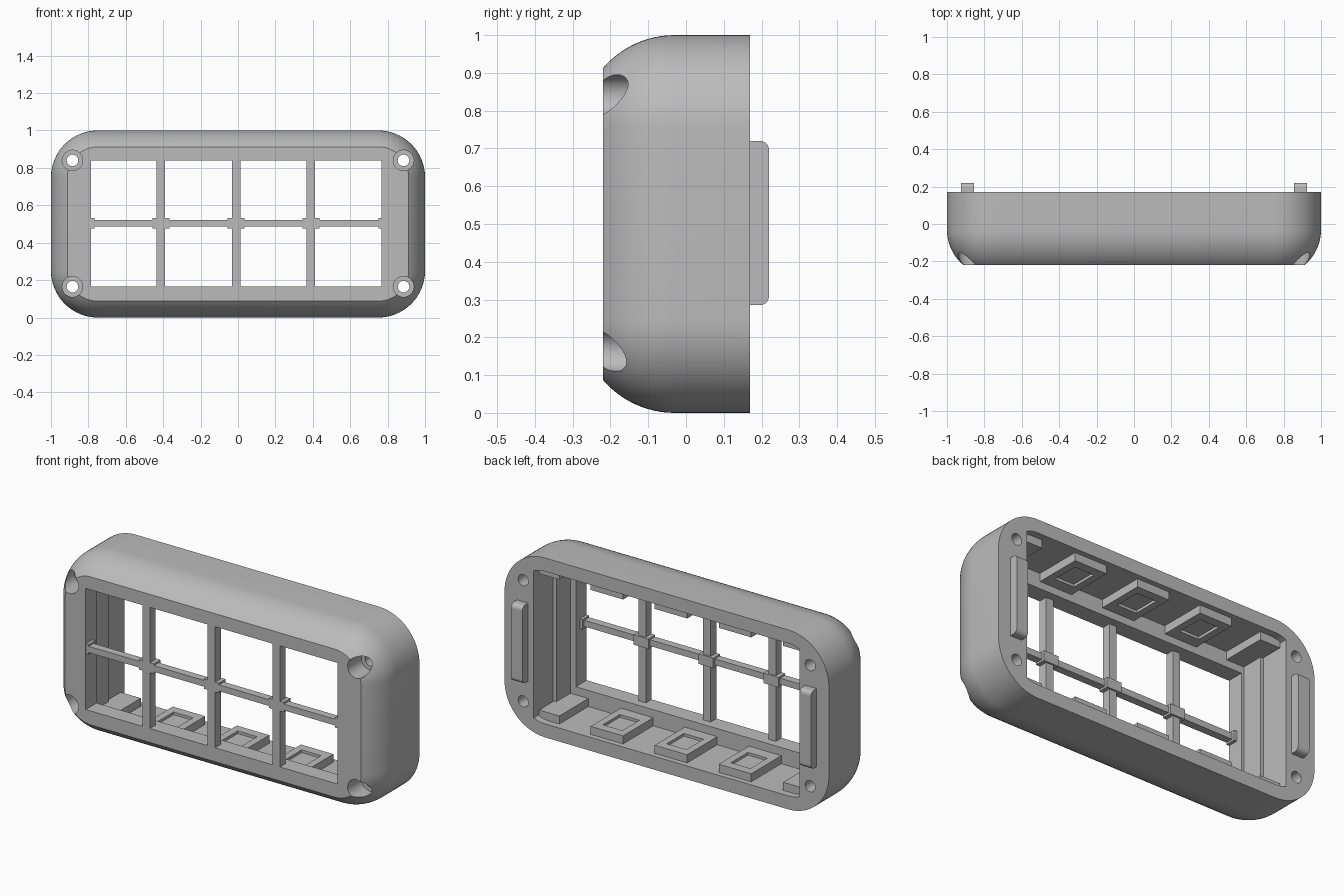
import bpy, bmesh, math

if "Cube" in bpy.data.objects:
    bpy.data.objects.remove(bpy.data.objects["Cube"])

grey = bpy.data.materials.new("plain grey")
grey.use_nodes = True
grey.diffuse_color = (0.5, 0.5, 0.5, 1)
grey.node_tree.nodes["Principled BSDF"].inputs["Base Color"].default_value = (0.5, 0.5, 0.5, 1)

FRONT, BACK = -0.22, 0.17
CORNER_X, CORNER_Z, RADIUS = 0.75, 0.25, 0.25


def finish(name, bm):
    bmesh.ops.recalc_face_normals(bm, faces=bm.faces)
    mesh = bpy.data.meshes.new(name)
    bm.to_mesh(mesh)
    bm.free()
    mesh.materials.append(grey)
    obj = bpy.data.objects.new(name, mesh)
    bpy.context.collection.objects.link(obj)
    return obj


def outline(radius, half_width=None, steps=16):
    """Rounded rectangle, with its ends optionally cut straight at half_width."""
    start = 0 if half_width is None else math.acos((half_width - CORNER_X) / radius)
    arc = [start + (math.pi / 2 - start) * i / steps for i in range(steps + 1)]
    quarter = [(CORNER_X + radius * math.cos(a), CORNER_Z + radius * math.sin(a)) for a in arc]
    top = quarter + [(-x, z) for x, z in reversed(quarter)]
    return top + [(-x, -z) for x, z in top]


def loft(name, sections):
    """Skin a list of (y, outline) sections and cap both ends."""
    bm = bmesh.new()
    rings = [[bm.verts.new((x, y, z + 0.5)) for x, z in pts] for y, pts in sections]
    for a, b in zip(rings, rings[1:]):
        for i in range(len(a)):
            j = (i + 1) % len(a)
            bm.faces.new((a[i], a[j], b[j], b[i]))
    bm.faces.new(rings[0])
    bm.faces.new(rings[-1])
    return finish(name, bm)


def box(name, x, y, z):
    bm = bmesh.new()
    bmesh.ops.create_cube(bm, size=1)
    for v in bm.verts:
        v.co = [lo + (c + 0.5) * (hi - lo) for c, (lo, hi) in zip(v.co, (x, y, z))]
    return finish(name, bm)


def rod(name, x, z, radius, y0, y1):
    circle = [(x + radius * math.cos(math.tau * i / 32), z - 0.5 + radius * math.sin(math.tau * i / 32))
              for i in range(32)]
    return loft(name, [(y0, circle), (y1, circle)])


def cut(obj, cutters):
    for c in cutters:
        c.hide_render = True
        mod = obj.modifiers.new("cut", "BOOLEAN")
        mod.operation = "DIFFERENCE"
        mod.solver = "EXACT"
        mod.object = c
    graph = bpy.context.evaluated_depsgraph_get()
    graph.update()
    mesh = bpy.data.meshes.new_from_object(obj.evaluated_get(graph))
    obj.modifiers.clear()
    obj.data = mesh
    for c in cutters:
        bpy.data.objects.remove(c)


# Housing with a rounded front edge, cut off flat
sweep = math.asin((-0.03 - FRONT) / RADIUS)
sections = [(BACK, outline(RADIUS))]
for i in range(13):
    a = sweep * i / 12
    sections.append((-0.03 - RADIUS * math.sin(a), outline(RADIUS * math.cos(a))))
housing = loft("housing", sections)

# Stepped cavity, display opening and four counterbored screw holes
cutters = [
    loft("cavity_outer", [(0.0, outline(0.175, 0.82)), (0.3, outline(0.175, 0.82))]),
    loft("cavity_inner", [(-0.125, outline(0.175, 0.80)), (0.29, outline(0.175, 0.80))]),
    box("opening", (-0.785, 0.767), (-0.3, 0.05), (0.165, 0.84)),
]
for x in (-0.885, 0.885):
    for z in (0.165, 0.84):
        cutters.append(rod("counterbore", x, z, 0.055, -0.3, -0.10))
        cutters.append(rod("screw_hole", x, z, 0.031, -0.2, 0.3))
cut(housing, cutters)

# Window grid: three uprights, one crossbar and small stops at the crossings
BAR_Y = (FRONT, -0.17)
for x in (-0.412, -0.01, 0.39):
    box("window_upright", (x - 0.023, x + 0.023), BAR_Y, (0.155, 0.85))
    box("crossing_stop", (x - 0.046, x + 0.046), (FRONT + 0.001, -0.16), (0.475, 0.531))
box("window_crossbar", (-0.795, 0.777), (FRONT + 0.002, -0.175), (0.486, 0.521))
box("end_stop_right", (-0.795, -0.768), (FRONT + 0.001, -0.16), (0.475, 0.531))
box("end_stop_left", (0.75, 0.777), (FRONT + 0.001, -0.16), (0.475, 0.531))

# Support pads along the floor and ceiling, each with a shallow pocket
for side, lo, hi in (("lower", 0.06, 0.12), ("upper", 0.88, 0.94)):
    inner = hi if side == "lower" else lo
    for x in (-0.40, -0.005, 0.39):
        pad = box(side + "_pad", (x - 0.1, x + 0.1), (-0.13, 0.14), (lo, hi))
        cut(pad, [box("pocket", (x - 0.06, x + 0.06), (-0.06, 0.09), (inner - 0.015, inner + 0.015))])
    for s in (-1, 1):
        ends = sorted((s * 0.69, s * 0.815))
        box(side + "_end_pad", ends, (-0.13, 0.13), (lo, hi))

# Locating tabs on the back rim, rounded at the outer ends
for side, s in (("left", 1), ("right", -1)):
    tab = box(side + "_tab", sorted((s * 0.855, s * 0.925)), (BACK - 0.01, 0.22), (0.285, 0.72))
    bm = bmesh.new()
    bm.from_mesh(tab.data)
    edges = [e for e in bm.edges
             if all(v.co.y > 0.2 for v in e.verts) and abs(e.verts[0].co.z - e.verts[1].co.z) < 0.01]
    bmesh.ops.bevel(bm, geom=edges, offset=0.025, segments=5, profile=0.5, affect="EDGES")
    bm.to_mesh(tab.data)
    bm.free()

# Smooth the rounded housing and keep its edges sharp
bpy.ops.object.select_all(action="DESELECT")
housing.select_set(True)
bpy.context.view_layer.objects.active = housing
bpy.ops.object.shade_smooth_by_angle(angle=math.radians(30))
